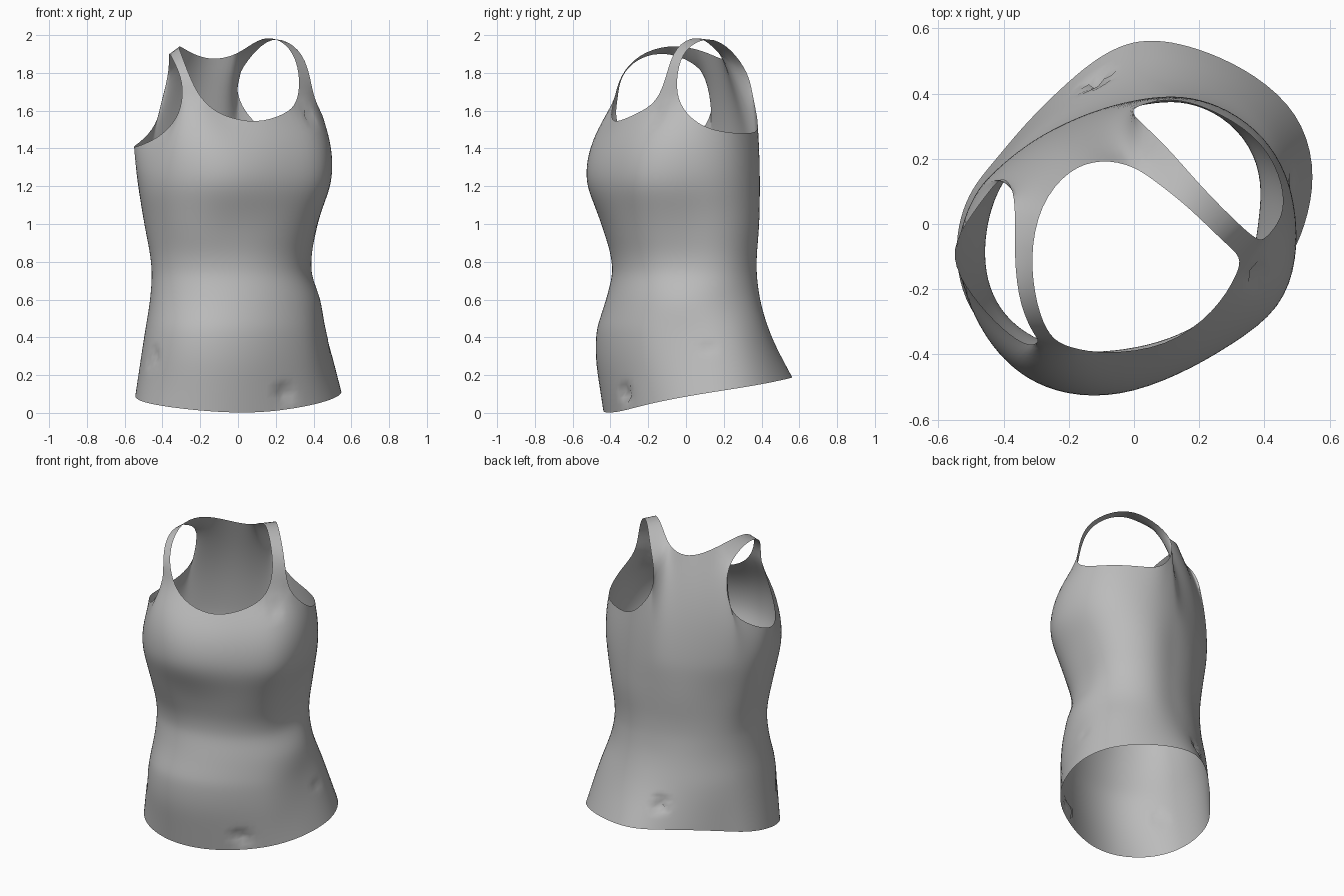
import bpy, bmesh, math, random
from mathutils import Vector

random.seed(4)
if "Cube" in bpy.data.objects:
    bpy.data.objects.remove(bpy.data.objects["Cube"])

# Fabric material
fabric = bpy.data.materials.new("grey fabric")
fabric.use_nodes = True
grey = (0.5, 0.5, 0.5, 1)
fabric.diffuse_color = grey
fabric.node_tree.nodes["Principled BSDF"].inputs["Base Color"].default_value = grey

# Torso sections: height -> radius (hundredths) every 30 degrees from +x
SECTIONS = {
    0.0: (53, 61, 58, 56, 47, 46, 54, 57, 50, 42, 39, 45),
    0.42: (46, 52, 49, 44, 42, 44, 49, 53, 53, 47, 43, 45),
    0.6: (44, 45, 44, 38, 38, 41, 46, 50, 47, 42, 40, 42),
    0.76: (38, 43, 42, 36, 36, 40, 45, 49, 44, 38, 37, 38),
    1.0: (42, 46, 44, 37, 37, 41, 49, 53, 51, 43, 42, 44),
    1.25: (50, 49, 44, 38, 37, 43, 53, 57, 58, 53, 47, 53),
}

# Upper rim: neckline, armholes and strap roots, counter-clockwise
RIM = [Vector(p) for p in (
    (-.2, -.38, 1.66), (-.09, -.4, 1.57), (.1, -.38, 1.53), (.25, -.27, 1.58),
    (.32, -.15, 1.64), (.4, -.05, 1.66),
    (.46, .02, 1.56), (.46, .12, 1.5), (.4, .25, 1.48), (.27, .34, 1.48),
    (.13, .39, 1.49), (.03, .37, 1.6), (-.01, .35, 1.7), (0, .33, 1.8),
    (0, .18, 1.9), (-.1, .2, 1.87), (-.2, .17, 1.88), (-.29, .06, 1.93),
    (-.36, .1, 1.83), (-.4, .15, 1.66), (-.43, .12, 1.52), (-.52, 0, 1.43),
    (-.57, -.1, 1.4), (-.5, -.22, 1.42), (-.4, -.33, 1.47), (-.32, -.38, 1.56),
    (-.29, -.36, 1.67))]
COLS = len(RIM)

# Straps: front root (neck, arm), back root (neck, arm), pairs of edge points between
STRAPS = [
    ((4, 5), (14, 13), [((.33, -.1, 1.8), (.38, -.05, 1.8)),
                        ((.28, -.06, 1.94), (.33, -.01, 1.93)),
                        ((.17, .05, 2.0), (.2, .12, 2.0)),
                        ((.08, .12, 1.96), (.1, .24, 1.93))]),
    ((0, 26), (17, 18), [((-.26, -.35, 1.79), (-.3, -.35, 1.78)),
                         ((-.3, -.25, 1.9), (-.35, -.26, 1.88)),
                         ((-.32, -.1, 1.95), (-.37, -.1, 1.92))]),
]

# Small crumpled tears in the cloth
TEARS = [(.35, -.17, 1.57), (-.48, -.32, .29), (.25, -.33, .09),
         (.54, .12, .36), (-.12, .45, .33)]


def hermite(p, q, m, n, t):
    return (p * (1 + 2 * t) * (1 - t) ** 2 + m * t * (1 - t) ** 2
            + q * t * t * (3 - 2 * t) - n * t * t * (1 - t))


def section_point(height, angle):
    """Point of a torso section, smooth around the body."""
    radii = SECTIONS[height]
    k = angle / (math.pi / 6)
    i = math.floor(k)
    a, b, c, d = (radii[(i + s) % 12] / 100 for s in (-1, 0, 1, 2))
    r = hermite(b, c, (c - a) / 2, (d - b) / 2, k - i)
    z = height
    if height == 0:  # the hem rises toward the back
        z = 0.095 - 0.095 * math.cos(angle + math.radians(85))
    return Vector((r * math.cos(angle), r * math.sin(angle), z))


def smooth_path(knots, steps):
    """Curve through the knots, spaced by distance."""
    length = [(b - a).length for a, b in zip(knots, knots[1:])]
    slope = [(b - a) / s for a, b, s in zip(knots, knots[1:], length)]
    tangent = [(slope[i] * length[i + 1] + slope[i + 1] * length[i])
               / (length[i] + length[i + 1]) for i in range(len(slope) - 1)]
    tangent = [slope[0]] + tangent + [slope[-1] * 2 - tangent[-1]]
    path = []
    for i, s in enumerate(length):
        path += [hermite(knots[i], knots[i + 1], tangent[i] * s,
                         tangent[i + 1] * s, j / steps) for j in range(steps)]
    return path + [knots[-1]]


# Column angles follow the rim, evened out so that they never cross
angles = []
for p in RIM:
    a = math.atan2(p.y, p.x)
    while angles and a < angles[-1] - math.pi:
        a += 2 * math.pi
    angles.append(a)
for _ in range(4):
    turn = 2 * math.pi
    padded = [angles[-1] - turn] + angles + [angles[0] + turn]
    angles = [(padded[i] + 2 * padded[i + 1] + padded[i + 2]) / 4 for i in range(COLS)]

# Body of the garment
bm = bmesh.new()
columns = []
for angle, top in zip(angles, RIM):
    knots = [section_point(h, angle) for h in SECTIONS] + [top]
    columns.append([bm.verts.new(p) for p in smooth_path(knots, 3)])
for i in range(COLS):
    left, right = columns[i], columns[(i + 1) % COLS]
    for j in range(len(left) - 1):
        bm.faces.new((left[j], right[j], right[j + 1], left[j + 1]))

# Shoulder straps joined to the rim
for front, back, between in STRAPS:
    rows = [[columns[k][-1] for k in front]]
    rows += [[bm.verts.new(p) for p in pair] for pair in between]
    rows += [[columns[k][-1] for k in back]]
    for a, b in zip(rows, rows[1:]):
        bm.faces.new((a[0], a[1], b[1], b[0]))
bmesh.ops.recalc_face_normals(bm, faces=bm.faces)

mesh = bpy.data.meshes.new("tank_top")
bm.to_mesh(mesh)
bm.free()
mesh.materials.append(fabric)
tank_top = bpy.data.objects.new("tank_top", mesh)
bpy.context.collection.objects.link(tank_top)
bpy.context.view_layer.objects.active = tank_top
tank_top.select_set(True)

# Smooth the cloth, then crumple the tears inward
subdivision = tank_top.modifiers.new("smooth_cloth", "SUBSURF")
subdivision.levels = subdivision.render_levels = 2
bpy.ops.object.modifier_apply(modifier=subdivision.name)
for tear in map(Vector, TEARS):
    for v in mesh.vertices:
        near = (v.co - tear).length
        if near < 0.07:
            inward = Vector((-v.co.x, -v.co.y, 0)).normalized()
            v.co += inward * random.uniform(0, 0.06) * (1 - near / 0.07)
bpy.ops.object.shade_smooth()
